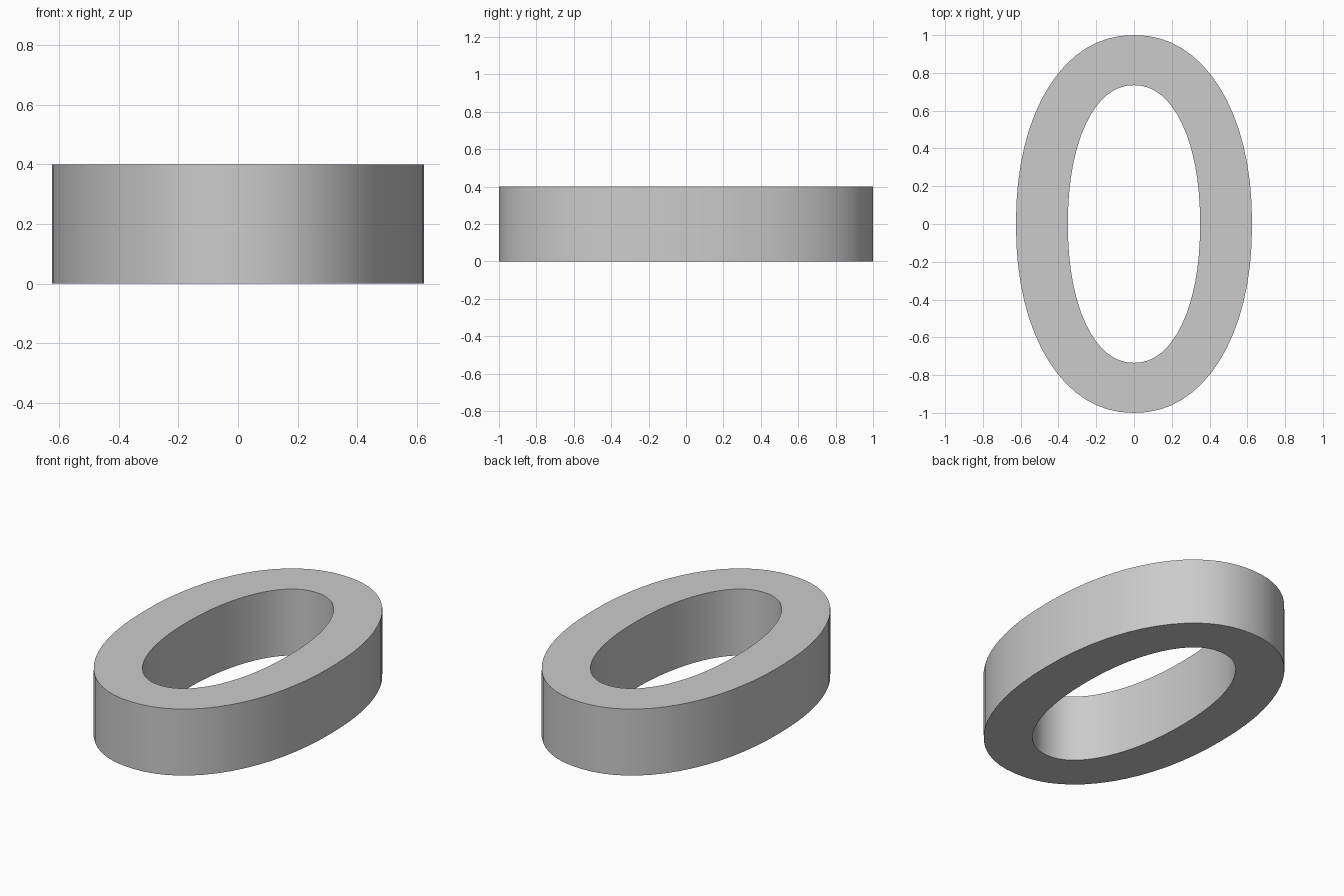
import bpy, bmesh
from math import sin, cos, pi, copysign

if "Cube" in bpy.data.objects:
    bpy.data.objects.remove(bpy.data.objects["Cube"])

N = 64
HEIGHT = 0.4

def oval(bm, rx, ry, z, power=2.15):
    """Loop of vertices on a slightly squared ellipse."""
    def f(v):
        return copysign(abs(v) ** (2 / power), v) if abs(v) > 1e-9 else 0.0
    return [bm.verts.new((rx * f(cos(2 * pi * i / N)), ry * f(sin(2 * pi * i / N)), z))
            for i in range(N)]

def bridge(bm, a, b):
    for i in range(N):
        j = (i + 1) % N
        bm.faces.new((a[i], a[j], b[j], b[i]))

# Oval ring: outer wall, top rim, inner wall, bottom rim
bm = bmesh.new()
loops = [oval(bm, 0.625, 1.0, 0), oval(bm, 0.625, 1.0, HEIGHT),
         oval(bm, 0.35, 0.735, HEIGHT), oval(bm, 0.35, 0.735, 0)]
for k in range(4):
    bridge(bm, loops[k], loops[(k + 1) % 4])
bmesh.ops.recalc_face_normals(bm, faces=bm.faces)

mesh = bpy.data.meshes.new("oval_ring")
bm.to_mesh(mesh)
bm.free()
ring = bpy.data.objects.new("oval_ring", mesh)
bpy.context.collection.objects.link(ring)

# Smooth walls, crisp rims
bpy.context.view_layer.objects.active = ring
ring.select_set(True)
bpy.ops.object.shade_smooth_by_angle(angle=0.6)
